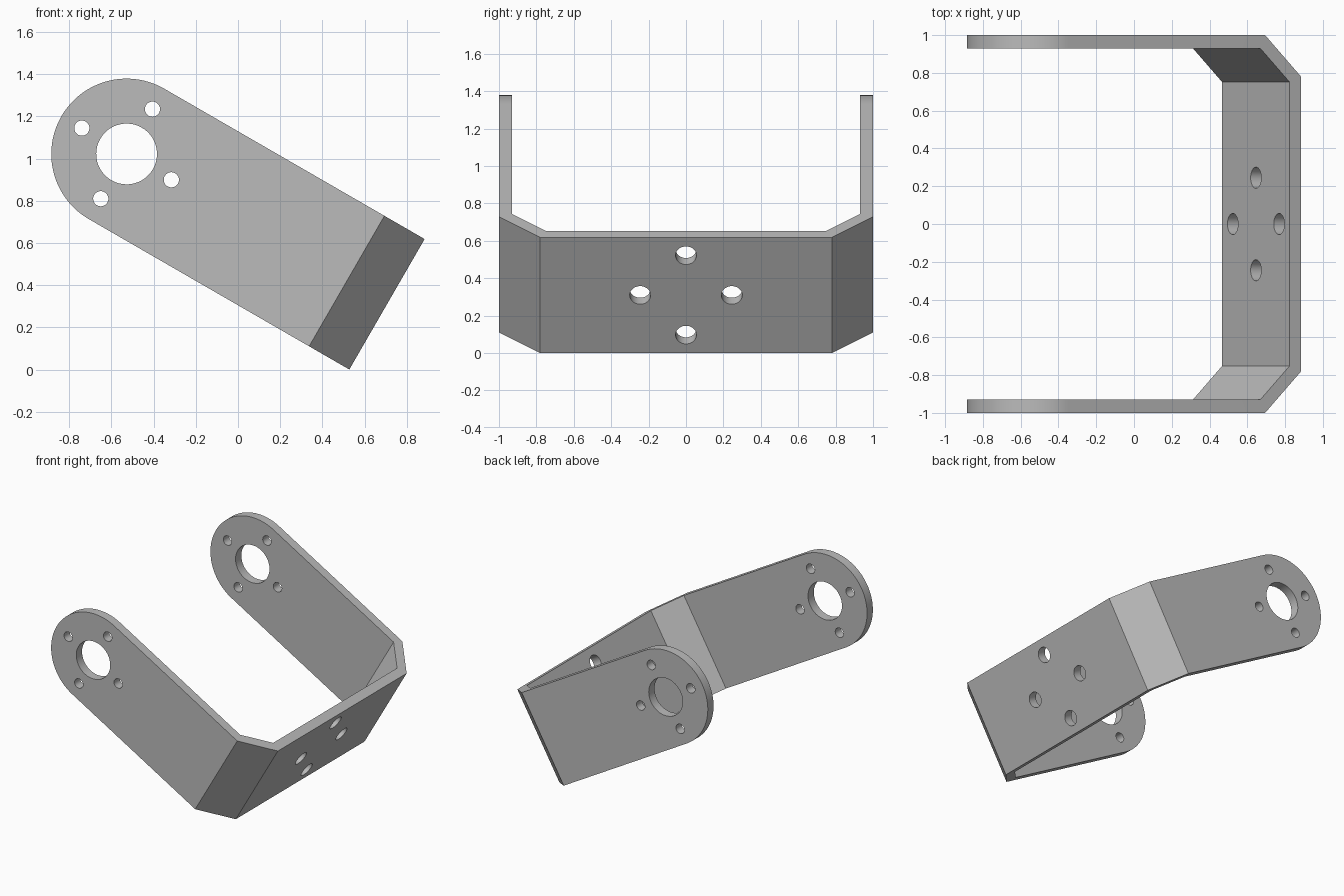
import bpy
import bmesh
from math import cos, sin, pi, radians, tan
from mathutils import Matrix, Vector

cube = bpy.data.objects.get("Cube")
if cube:
    bpy.data.objects.remove(cube, do_unlink=True)

# Bracket dimensions, local x runs along the arms from the pivot hole
LENGTH, HALF_SPAN, HALF_WIDTH = 1.425, 1.0, 0.357
THICK, CHAMFER = 0.07, 0.22
BOLT_RING = 0.245
TILT = Matrix.Translation((-0.528, 0, 1.022)) @ Matrix.Rotation(radians(30), 4, "Y")

grey = bpy.data.materials.new("Grey metal")
grey.use_nodes = True
grey.diffuse_color = (0.5, 0.5, 0.5, 1)
grey.node_tree.nodes["Principled BSDF"].inputs["Base Color"].default_value = (0.5, 0.5, 0.5, 1)


def prism(name, points, direction):
    """Solid made by sweeping a flat outline along a direction."""
    bm = bmesh.new()
    face = bm.faces.new([bm.verts.new(p) for p in points])
    swept = bmesh.ops.extrude_face_region(bm, geom=[face])["geom"]
    bmesh.ops.translate(bm, vec=Vector(direction),
                        verts=[v for v in swept if isinstance(v, bmesh.types.BMVert)])
    bmesh.ops.recalc_face_normals(bm, faces=bm.faces)
    mesh = bpy.data.meshes.new(name)
    bm.to_mesh(mesh)
    bm.free()
    mesh.materials.append(grey)
    obj = bpy.data.objects.new(name, mesh)
    bpy.context.collection.objects.link(obj)
    return obj


def cut(target, tool, operation="DIFFERENCE"):
    """Apply a boolean, then discard the tool."""
    tool.hide_render = True
    mod = target.modifiers.new("Cut", "BOOLEAN")
    mod.operation, mod.object, mod.solver = operation, tool, "EXACT"
    bpy.context.view_layer.objects.active = target
    bpy.ops.object.modifier_apply(modifier=mod.name)
    bpy.data.objects.remove(tool, do_unlink=True)


def circle(radius, count):
    return [(radius * cos(2 * pi * i / count), radius * sin(2 * pi * i / count))
            for i in range(count)]


# Bent strip seen from above: outer outline, then the inner one back
miter = THICK * tan(radians(22.5))
outer = [(-0.5, HALF_SPAN), (LENGTH - CHAMFER, HALF_SPAN), (LENGTH, HALF_SPAN - CHAMFER)]
inner = [(-0.5, HALF_SPAN - THICK), (LENGTH - CHAMFER - miter, HALF_SPAN - THICK),
         (LENGTH - THICK, HALF_SPAN - CHAMFER - miter)]
outline = (outer + [(x, -y) for x, y in reversed(outer)]
           + [(x, -y) for x, y in inner] + inner[::-1])
bracket = prism("bracket", [(x, y, -0.5) for x, y in outline], (0, 0, 1))

# Side silhouette with rounded arm ends
steps = 64
arc = [(HALF_WIDTH * cos(pi / 2 + pi * i / steps), HALF_WIDTH * sin(pi / 2 + pi * i / steps))
       for i in range(steps + 1)]
side = arc + [(2, -HALF_WIDTH), (2, HALF_WIDTH)]
cut(bracket, prism("side_shape", [(x, -2, z) for x, z in side], (0, 4, 0)), "INTERSECT")

# Pivot holes and their bolt rings, through both arms
pivot = prism("pivot_cutter", [(x, -2, z) for x, z in circle(0.144, 64)], (0, 4, 0))
cut(bracket, pivot)
ring = circle(BOLT_RING, 4)
for cx, cz in ring:
    cut(bracket, prism("arm_bolt_cutter",
                       [(cx + x, -2, cz + z) for x, z in circle(0.036, 32)], (0, 4, 0)))

# Bolt holes through the end plate
for cy, cz in ring:
    cut(bracket, prism("plate_bolt_cutter",
                       [(1, cy + y, cz + z) for y, z in circle(0.056, 40)], (1, 0, 0)))

# Tilt into place and smooth the round surfaces
bracket.data.transform(TILT)
bpy.ops.object.select_all(action="DESELECT")
bracket.select_set(True)
bpy.context.view_layer.objects.active = bracket
bpy.ops.object.shade_smooth_by_angle(angle=radians(30))
